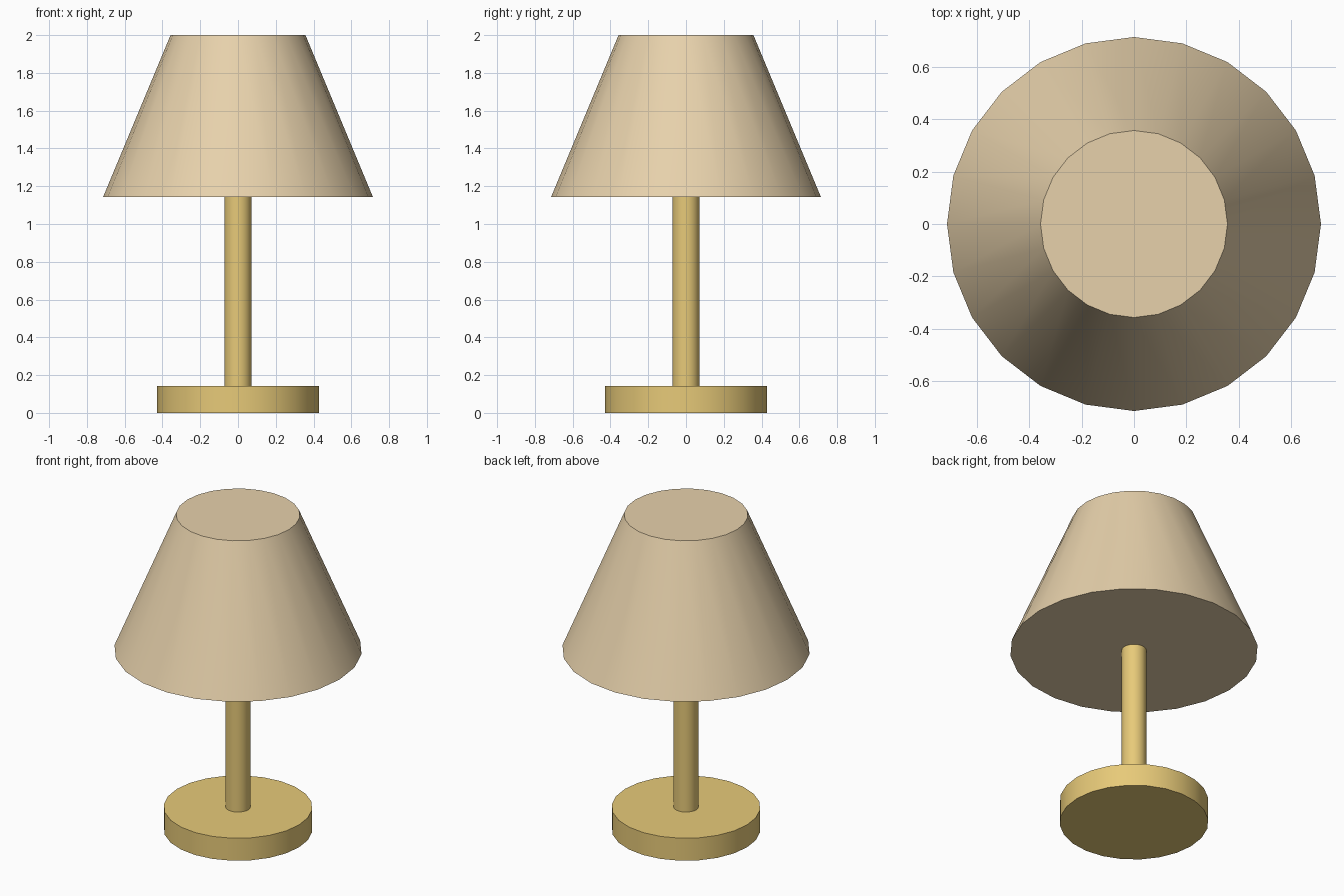
import bpy
import math

cube = bpy.data.objects.get("Cube")
if cube:
    bpy.data.objects.remove(cube, do_unlink=True)

UNIT = 1 / 7  # the lamp is 14 units tall


def material(name, colour):
    mat = bpy.data.materials.new(name)
    mat.use_nodes = True
    mat.diffuse_color = (*colour, 1)
    mat.node_tree.nodes["Principled BSDF"].inputs["Base Color"].default_value = (*colour, 1)
    return mat


def turned_part(name, bottom, height, radius_low, radius_high, mat, sides=24):
    """Capped cone or cylinder with smooth sides, standing on height bottom."""
    bpy.ops.mesh.primitive_cone_add(
        vertices=sides, radius1=radius_low * UNIT, radius2=radius_high * UNIT,
        depth=height * UNIT, location=(0, 0, (bottom + height / 2) * UNIT))
    part = bpy.context.object
    part.name = name
    part.data.materials.append(mat)
    bpy.ops.object.shade_smooth_by_angle(angle=math.radians(30))
    return part


brass = material("brass", (0.80, 0.59, 0.19))
fabric = material("cream fabric", (0.80, 0.64, 0.41))

# Foot, stem and closed shade
turned_part("base", 0, 1, 3, 3, brass)
turned_part("stem", 1, 7, 0.5, 0.5, brass)
turned_part("shade", 8, 6, 5, 2.5, fabric)
